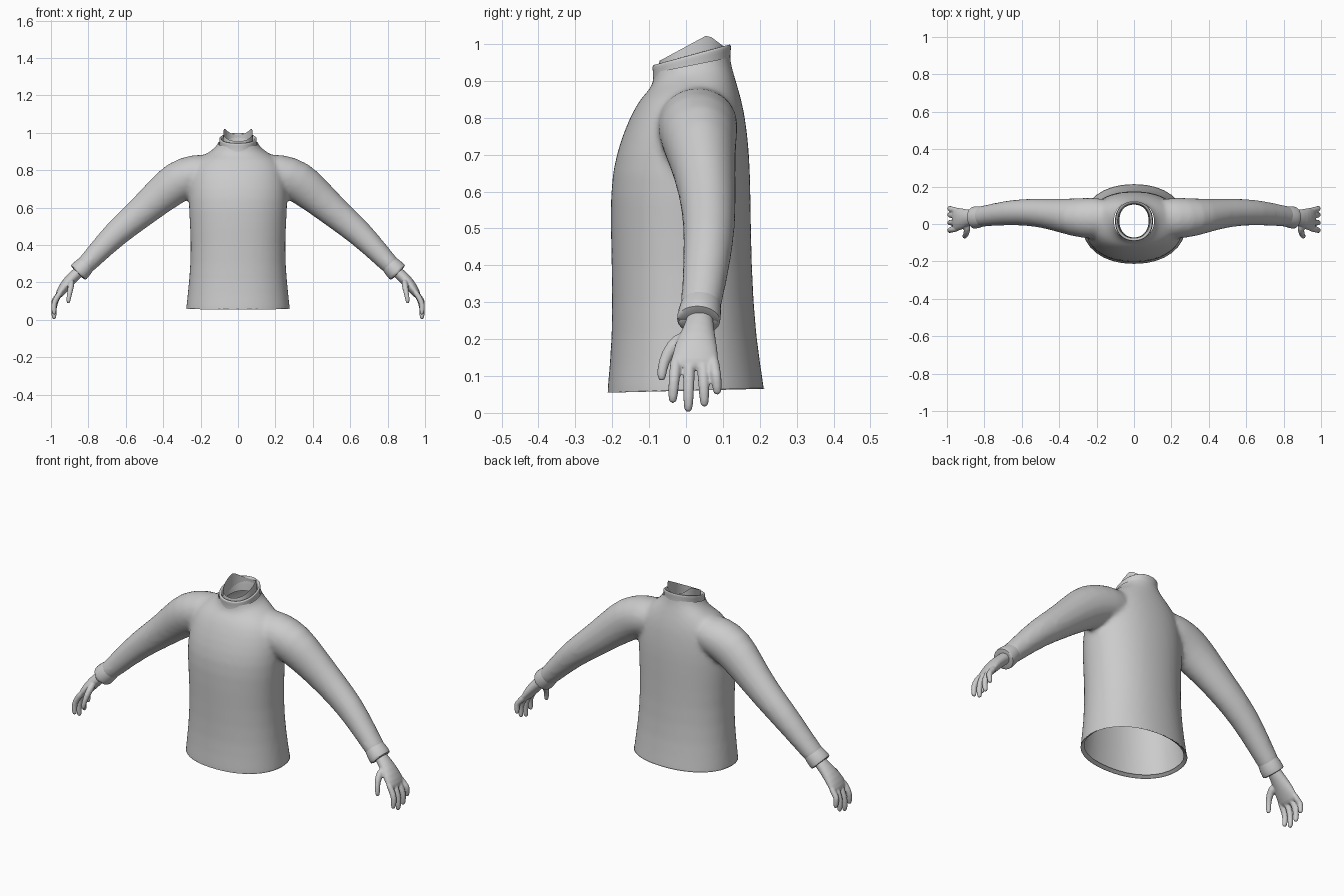
import bpy, bmesh
from math import cos, sin, pi, copysign
from mathutils import Vector

old = bpy.data.objects.get("Cube")
if old:
    bpy.data.objects.remove(old)

grey = bpy.data.materials.new("plain grey")
grey.use_nodes = True
grey.diffuse_color = (0.6, 0.6, 0.6, 1)
grey.node_tree.nodes["Principled BSDF"].inputs["Base Color"].default_value = (0.6, 0.6, 0.6, 1)


def oval(w, front, back, height, n=32):
    """Horizontal ring; height is a function of y."""
    ring = []
    for i in range(n):
        c, s = cos(2 * pi * i / n), sin(2 * pi * i / n)
        x = w * copysign(abs(c) ** 0.92, c)
        y = (front + back) / 2 + (back - front) / 2 * copysign(abs(s) ** 0.92, s)
        ring.append(Vector((x, y, height(y))))
    return ring


def limb(path, side, n=16):
    """Rings across a path of (x, y, z, thickness radius, y radius)."""
    pts = [Vector((p[0] * side, p[1], p[2])) for p in path]
    rings = []
    for i, p in enumerate(pts):
        along = (pts[min(i + 1, len(pts) - 1)] - pts[max(i - 1, 0)]).normalized()
        across = Vector((0, 1, 0))
        across = (across - along * across.dot(along)).normalized()
        up = along.cross(across)
        rings.append([p + up * path[i][3] * cos(2 * pi * k / n)
                      + across * path[i][4] * sin(2 * pi * k / n) for k in range(n)])
    return rings


def loft(bm, rings, caps=True):
    loops = [[bm.verts.new(p) for p in r] for r in rings]
    n = len(loops[0])
    for a, b in zip(loops, loops[1:]):
        for i in range(n):
            bm.faces.new((a[i], a[(i + 1) % n], b[(i + 1) % n], b[i]))
    if caps:
        bm.faces.new(loops[0])
        bm.faces.new(loops[-1])


def finish(name, bm, voxel=None, smooth=0, subdivide=1):
    """Make the object, optionally blending its lofts into one skin."""
    bmesh.ops.recalc_face_normals(bm, faces=bm.faces)
    mesh = bpy.data.meshes.new(name)
    bm.to_mesh(mesh)
    bm.free()
    ob = bpy.data.objects.new(name, mesh)
    bpy.context.collection.objects.link(ob)
    mesh.materials.append(grey)
    bpy.ops.object.select_all(action='DESELECT')
    bpy.context.view_layer.objects.active = ob
    ob.select_set(True)
    if subdivide:
        ob.modifiers.new("Subdivide", 'SUBSURF').levels = subdivide
        bpy.ops.object.modifier_apply(modifier="Subdivide")
    if voxel:
        ob.modifiers.new("Blend", 'REMESH').voxel_size = voxel
        mod = ob.modifiers.new("Soften", 'SMOOTH')
        mod.factor, mod.iterations = 0.5, smooth
        bpy.ops.object.modifier_apply(modifier="Blend")
        bpy.ops.object.modifier_apply(modifier="Soften")
    bpy.ops.object.shade_smooth_by_angle(angle=0.9)
    return ob


# Sweater body and sleeves, blended into one skin
bm = bmesh.new()
body = [(-0.08, 0.29, -0.225, 0.23), (0.06, 0.28, -0.215, 0.215), (0.2, 0.262, -0.2, 0.19),
        (0.4, 0.25, -0.202, 0.178), (0.6, 0.265, -0.208, 0.176), (0.7, 0.265, -0.192, 0.173),
        (0.8, 0.25, -0.155, 0.162), (0.86, 0.215, -0.12, 0.148), (0.9, 0.14, -0.09, 0.128),
        (0.935, 0.098, -0.086, 0.118), (1.02, 0.098, -0.086, 0.118)]
loft(bm, [oval(w, f, b, lambda y, z=z: z + (0.2 * y if z > 0.87 else 0)) for z, w, f, b in body])

sleeve = [(0.1, 0.035, 0.8, 0.09, 0.1), (0.22, 0.03, 0.785, 0.107, 0.115),
          (0.32, 0.035, 0.745, 0.117, 0.105), (0.42, 0.05, 0.66, 0.098, 0.086),
          (0.54, 0.063, 0.555, 0.083, 0.075), (0.65, 0.062, 0.465, 0.073, 0.07),
          (0.75, 0.05, 0.36, 0.06, 0.062), (0.82, 0.04, 0.287, 0.052, 0.056),
          (0.84, 0.036, 0.266, 0.05, 0.055)]
for side in (1, -1):
    loft(bm, limb(sleeve, side))
sweater = finish("sweater", bm, voxel=0.012, smooth=8)

# Open the waist and the neck
bm = bmesh.new()
bm.from_mesh(sweater.data)
for point, normal in (((0, 0, 0.06), (0, 0.025, -1)), ((0, 0, 0.94), (0, -0.2, 1))):
    bmesh.ops.bisect_plane(bm, geom=bm.verts[:] + bm.edges[:] + bm.faces[:],
                           plane_co=point, plane_no=normal, clear_outer=True)
bm.to_mesh(sweater.data)
bm.free()

# Folded hem inside the waist
bm = bmesh.new()
loft(bm, [oval(0.28 - d, d - 0.215, 0.215 - d, lambda y, d=d: 0.06 - 0.0 * d + 0.025 * y + d * 0.6)
          for d in (0.002, 0.02)], caps=False)
finish("waist_hem", bm, subdivide=0)

# Rolled collar with its inner layer
bm = bmesh.new()
collar = [(0.9, 0.2, 0.102), (0.925, 0.22, 0.098), (0.955, 0.25, 0.1), (0.965, 0.27, 0.101),
          (0.968, 0.27, 0.094), (0.963, 0.27, 0.086), (0.9, 0.2, 0.082)]
loft(bm, [oval(w, 0.009 - w, w + 0.022, lambda y, z=z, t=t: z + t * y) for z, t, w in collar], caps=False)
finish("collar", bm)

bm = bmesh.new()
loft(bm, [oval(0.084, -0.08, 0.112, lambda y: 0.9 + 0.2 * y),
          oval(0.078, -0.072, 0.106, lambda y: min(0.993 + 0.54 * y, 1.07 - 0.75 * y))], caps=False)
finish("inner_collar", bm, subdivide=0)

# Cuffs and hands
cuff = [(0.8, 0.044, 0.307, 0.046, 0.05), (0.82, 0.04, 0.287, 0.054, 0.058),
        (0.852, 0.034, 0.254, 0.058, 0.061), (0.858, 0.034, 0.248, 0.056, 0.059),
        (0.856, 0.034, 0.25, 0.045, 0.048), (0.84, 0.036, 0.267, 0.04, 0.043)]
palm = [(0.82, 0.04, 0.285, 0.03, 0.034), (0.87, 0.037, 0.24, 0.031, 0.038),
        (0.91, 0.03, 0.2, 0.032, 0.053), (0.945, 0.024, 0.155, 0.026, 0.066),
        (0.968, 0.025, 0.115, 0.016, 0.062)]
thumb = [(0.89, 0.0, 0.21, 0.02, 0.022), (0.893, -0.04, 0.18, 0.018, 0.02),
         (0.9, -0.06, 0.14, 0.014, 0.016), (0.907, -0.066, 0.108, 0.013, 0.014),
         (0.907, -0.066, 0.085, 0.009, 0.01)]
fingers = [(-0.026, -0.036, 0.027), (0.01, 0.006, 0.003), (0.045, 0.05, 0.017), (0.073, 0.085, 0.05)]
for side, label in ((1, "left"), (-1, "right")):
    bm = bmesh.new()
    loft(bm, limb(cuff, side), caps=False)
    finish(label + "_cuff", bm)

    bm = bmesh.new()
    loft(bm, limb(palm, side))
    loft(bm, limb(thumb, side, 10))
    for root, tip, low in fingers:
        steps = ((0.94, 0, 0.16, 0.016), (0.972, 0.35, 0.115, 0.0165), (0.986, 0.7, low + 0.055, 0.0155),
                 (0.984, 0.95, low + 0.018, 0.014), (0.981, 1, low - 0.002, 0.01))
        loft(bm, limb([(x, root + (tip - root) * t, z, r, r) for x, t, z, r in steps], side, 10))
    finish(label + "_hand", bm, voxel=0.0045, smooth=3)
